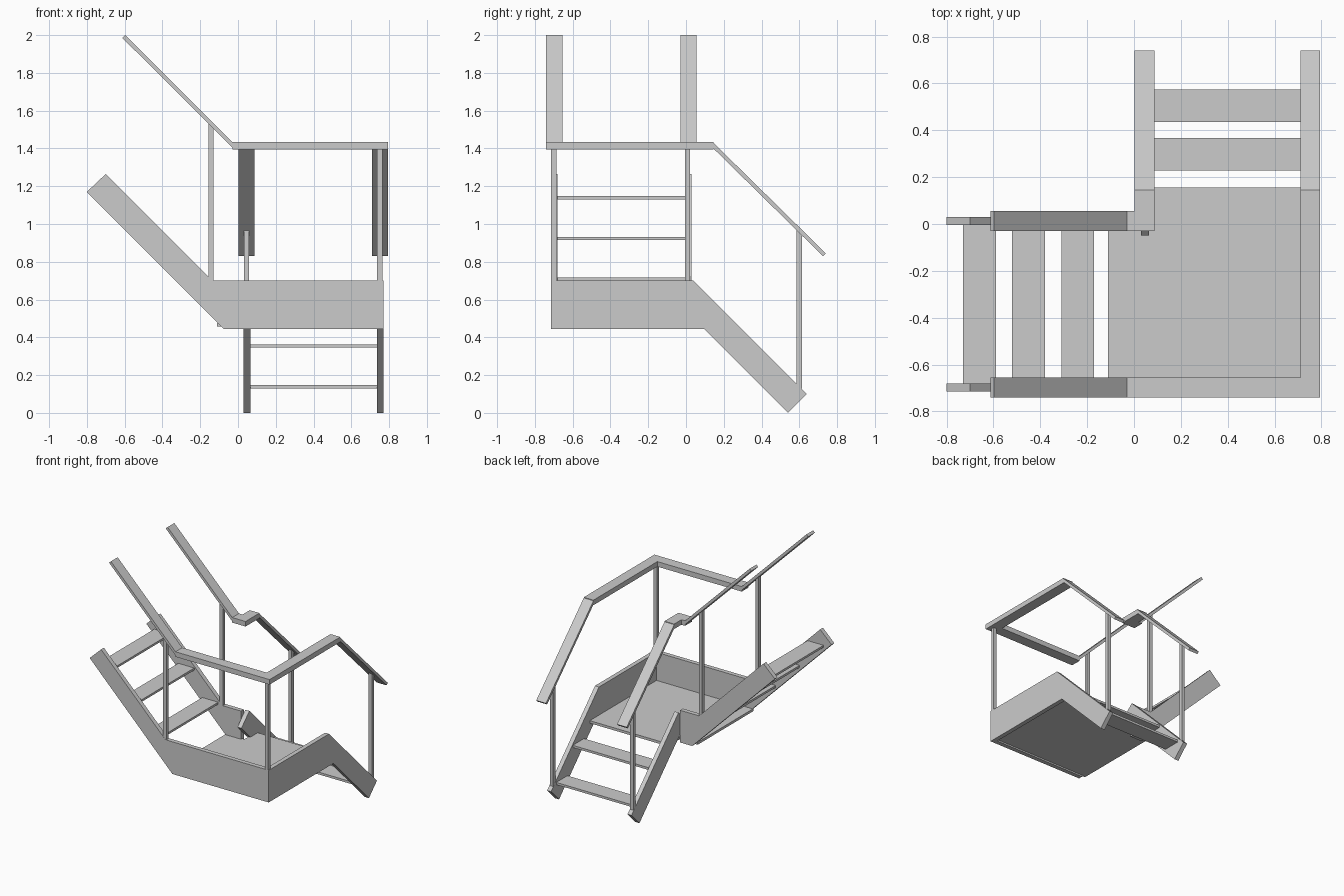
import bpy, bmesh
from mathutils import Vector

if "Cube" in bpy.data.objects:
    bpy.data.objects.remove(bpy.data.objects["Cube"])


def prism(name, profile, axis, lo, hi):
    """Extrude a 2D profile along an axis: x -> (y,z), y -> (x,z), z -> (x,y)."""
    def point(a, b, t):
        return {"x": (t, a, b), "y": (a, t, b), "z": (a, b, t)}[axis]
    bm = bmesh.new()
    face = bm.faces.new([bm.verts.new(point(a, b, lo)) for a, b in profile])
    ext = bmesh.ops.extrude_face_region(bm, geom=[face])
    moved = [v for v in ext["geom"] if isinstance(v, bmesh.types.BMVert)]
    bmesh.ops.translate(bm, verts=moved, vec=Vector(point(0, 0, hi - lo)))
    bmesh.ops.recalc_face_normals(bm, faces=bm.faces[:])
    mesh = bpy.data.meshes.new(name)
    bm.to_mesh(mesh)
    bm.free()
    obj = bpy.data.objects.new(name, mesh)
    bpy.context.collection.objects.link(obj)
    return obj


def box(name, x0, x1, y0, y1, z0, z1):
    return prism(name, [(x0, y0), (x1, y0), (x1, y1), (x0, y1)], "z", z0, z1)


# Outer stringers: landing skirt plus sloped flight
prism("upper_front_stringer",
      [(-0.80, 1.17), (-0.70, 1.265), (-0.135, 0.70), (0.77, 0.70), (0.77, 0.445), (-0.075, 0.445)],
      "y", -0.715, -0.68)
prism("lower_right_stringer",
      [(-0.715, 0.70), (0.04, 0.70), (0.64, 0.10), (0.54, 0.0), (0.095, 0.445), (-0.715, 0.445)],
      "x", 0.735, 0.77)

# Inner stringers meeting at the landing corner
prism("upper_back_stringer",
      [(-0.80, 1.17), (-0.70, 1.265), (-0.135, 0.70), (0.03, 0.70), (0.03, 0.445), (-0.075, 0.445)],
      "y", -0.005, 0.03)
prism("lower_left_stringer",
      [(0.64, 0.10), (0.54, 0.0), (-0.05, 0.59), (0.05, 0.69)],
      "x", 0.03, 0.065)

# Landing floor, L-shaped around the inner corner
prism("landing_floor",
      [(-0.11, -0.69), (0.745, -0.69), (0.745, 0.155), (0.05, 0.155), (0.05, 0.01), (-0.11, 0.01)],
      "z", 0.457, 0.477)

# Treads of both flights
for i in range(3):
    x, z = -0.31 - 0.21 * i, 0.70 + 0.215 * i
    box(f"upper_tread_{i + 1}", x, x + 0.14, -0.69, 0.005, z, z + 0.017)
for i in range(2):
    y, z = 0.435 - 0.207 * i, 0.13 + 0.215 * i
    box(f"lower_tread_{i + 1}", 0.055, 0.745, y, y + 0.14, z, z + 0.018)

# Posts
posts = [("upper_front_post", -0.143, -0.70, 0.69, 1.53),
         ("upper_back_post", -0.143, 0.008, 0.69, 1.53),
         ("corner_post", 0.75, -0.70, 0.69, 1.41),
         ("lower_left_post", 0.045, 0.60, 0.13, 0.965),
         ("lower_right_post", 0.75, 0.60, 0.13, 0.965)]
for name, x, y, z0, z1 in posts:
    r = 0.014
    box(name, x - r, x + r, y - r, y + r, z0, z1)

# Level handrails, outer and inner
prism("outer_handrail",
      [(-0.03, -0.74), (0.795, -0.74), (0.795, 0.145), (0.71, 0.145), (0.71, -0.655), (-0.03, -0.655)],
      "z", 1.395, 1.435)
prism("inner_handrail",
      [(-0.03, -0.03), (0.087, -0.03), (0.087, 0.145), (0.002, 0.145), (0.002, 0.055), (-0.03, 0.055)],
      "z", 1.395, 1.435)

# Sloped handrails
up = [(-0.03, 1.435), (-0.597, 2.0), (-0.612, 1.985), (-0.02, 1.395)]
for name, y in (("upper_front_handrail", -0.74), ("upper_back_handrail", -0.03)):
    prism(name, up, "y", y, y + 0.085)
down = [(0.14, 1.435), (0.74, 0.845), (0.725, 0.83), (0.145, 1.40)]
for name, x in (("lower_left_handrail", 0.002), ("lower_right_handrail", 0.71)):
    prism(name, down, "x", x, x + 0.085)
